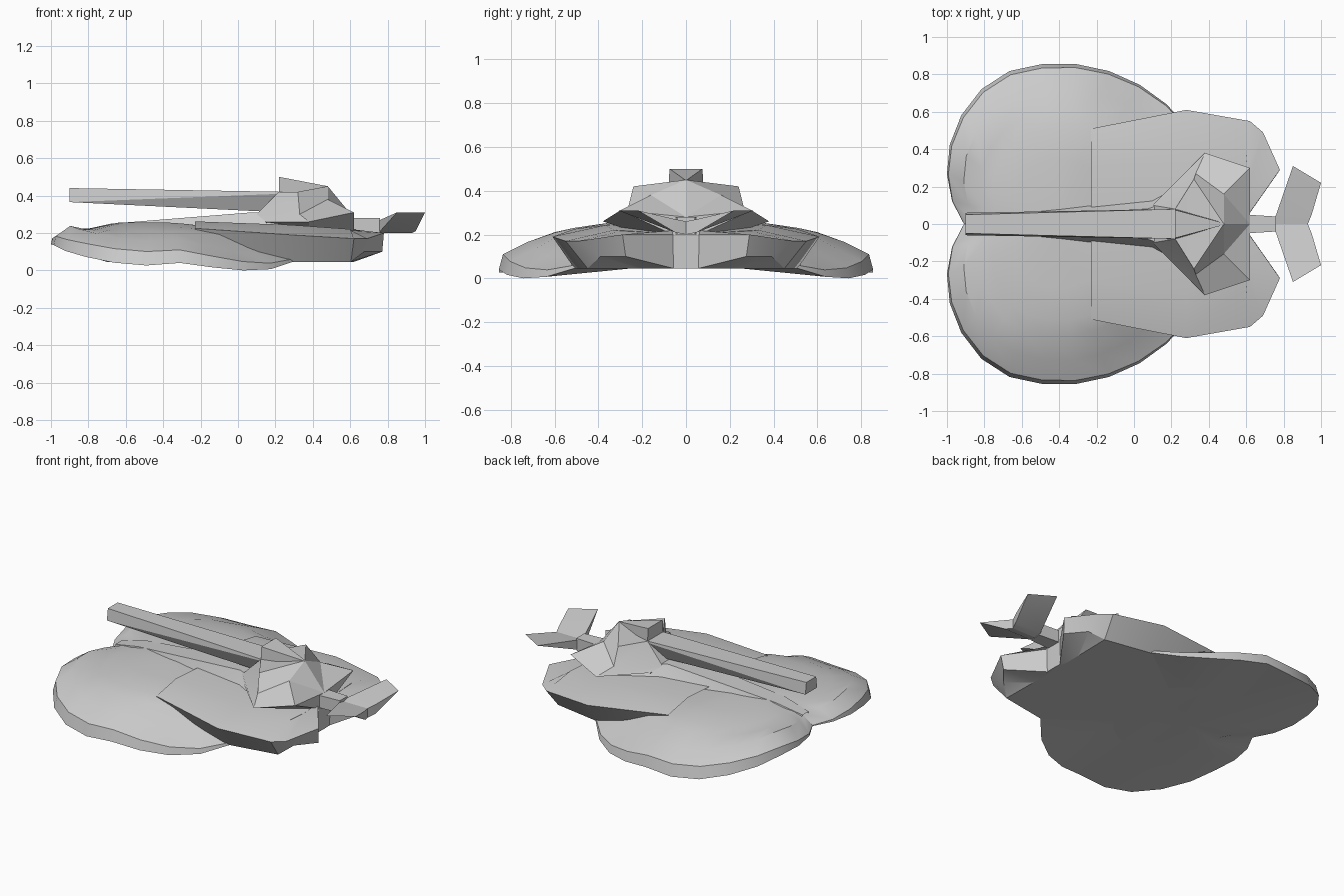
import bpy
from math import sin, cos, radians

cube = bpy.data.objects.get("Cube")
if cube:
    bpy.data.objects.remove(cube)

colour = (.6, .6, .6, 1)
grey = bpy.data.materials.new("hull grey")
grey.use_nodes = True
grey.diffuse_color = colour
grey.node_tree.nodes["Principled BSDF"].inputs["Base Color"].default_value = colour


def sheet(name, rows, closed=False, caps=False, mirror=True, angle=30):
    """Skin equal-length rows of points with quads, then mirror across y."""
    count = len(rows[0])
    verts = [point for row in rows for point in row]
    faces = []
    for start in range(0, len(verts) - count, count):
        for i in range(count if closed else count - 1):
            j = (i + 1) % count
            faces.append((start + i, start + j, start + count + j, start + count + i))
    if caps:
        faces.append(tuple(range(count)))
        faces.append(tuple(range(len(verts) - count, len(verts))))

    mesh = bpy.data.meshes.new(name)
    mesh.from_pydata(verts, [], faces)
    mesh.materials.append(grey)
    obj = bpy.data.objects.new(name, mesh)
    bpy.context.collection.objects.link(obj)
    bpy.ops.object.select_all(action="DESELECT")
    obj.select_set(True)
    bpy.context.view_layer.objects.active = obj
    if mirror:
        modifier = obj.modifiers.new("Mirror", "MIRROR")
        modifier.use_axis = (False, True, False)
        bpy.ops.object.modifier_apply(modifier=modifier.name)
    bpy.ops.object.mode_set(mode="EDIT")
    bpy.ops.mesh.select_all(action="SELECT")
    bpy.ops.mesh.remove_doubles(threshold=.001)
    bpy.ops.mesh.normals_make_consistent(inside=False)
    bpy.ops.object.mode_set(mode="OBJECT")
    bpy.ops.object.shade_smooth_by_angle(angle=radians(angle))


def beam(name, sections):
    """Symmetric beam along x; each section is x and its (half width, z) pairs."""
    rows = []
    for x, sides in sections:
        right = [(x, w, z) for w, z in sides]
        rows.append(right + [(x, -w, z) for w, z in reversed(sides)])
    sheet(name, rows, closed=True, caps=True, mirror=False, angle=15)


# Broad disc hull, blunt at the nose, with its edge lifting towards the front
def rim_radius(t):
    return .86 - .0014 * max(0, t - 110) ** 1.3


def rim_height(t):
    stern = max(0, min(.05, (50 - t) / 300))
    wave = max(0, .04 - abs(t - 84) / 500)
    nose = min(.14, .0026 * max(0, t - 92))
    return stern + wave + nose


def bevel(t):
    return .07 * max(0, sin(radians((174 - t) * 1.25)))


def sink(t):
    """Drop the deck where the flanks cover it."""
    return .05 * max(0, 1 - t / 80)


def ring(scale, height, inset=0):
    """Half ring of the hull outline, from stern round to nose."""
    points = []
    for t in range(0, 181, 12):
        r = scale * (rim_radius(t) - inset * bevel(t))
        points.append((r * cos(radians(t)) - .4, r * sin(radians(t)), height(t)))
    return points


sheet("disc_hull", [
    ring(0, lambda t: .045),
    ring(.5, lambda t: .045),
    ring(1, rim_height),
    ring(1, lambda t: rim_height(t) + bevel(t) + .005, inset=.3),
    ring(.85, lambda t: rim_height(t) + bevel(t) + .06),
    ring(.7, lambda t: .195 + t / 6000 - sink(t)),
    ring(.6, lambda t: .23 - sink(t)),
    ring(.4, lambda t: .255 - sink(t)),
    ring(0, lambda t: .24)])

# Rear flanks: raised shoulders with undercut walls, closed at the stern
shoulder = [(-.23, .51, .225), (.28, .61, .19), (.62, .55, .17),
            (.69, .49, .17), (.78, .29, .2), (.62, .06, .2), (.62, 0, .2)]
foot = [(x - .03 * y, y - .1 if y > .4 else y * .95, .1 if x > .65 else .045)
        for x, y, z in shoulder]
saddle = [(min(x, .6), y * .6, .262 - max(0, x) / 15) for x, y, z in shoulder]
belly = [(min(x, .6), y * .4, .045) for x, y, z in shoulder]
keel = [(x, 0, z) for x, y, z in belly]
ridge = [(x, 0, z - .02) for x, y, z in saddle]
sheet("rear_flanks", [keel, belly, foot, shoulder, saddle, ridge])

# Spine ridge widening and rising under the barrel
spine = [(-.86, .03, .21), (-.68, .05, .25), (.07, .08, .31), (.33, .17, .3)]
sheet("spine_ridge", [[(x, 0, z), (x, w, z), (x + .03, w * 1.6, z - .08)]
                      for x, w, z in spine])

# Long barrel with twisted flanks, and the wedge hood above its root
beam("barrel", [(-.9, [(.06, .365), (.06, .365), (.05, .44)]),
                (.24, [(.03, .31), (.08, .41), (.08, .42)])])
beam("roof_hood", [(.22, [(.08, .42), (.075, .5)]),
                   (.48, [(.005, .42), (.005, .45)])])

# Turret: angular roof, swept cheeks and a flared skirt
roof = [(.22, 0, .42), (.22, .08, .42), (.32, .24, .42), (.48, 0, .45), (.48, 0, .45)]
waist = [(.1, 0, .3), (.1, .1, .3), (.33, .27, .3), (.48, .16, .38), (.62, 0, .28)]
skirt = [(.1, 0, .28), (.15, .15, .26), (.38, .38, .26), (.62, .3, .31), (.62, 0, .28)]
base = [(.15, 0, .2), (.15, .1, .2), (.38, .2, .2), (.62, .06, .2), (.62, 0, .2)]
roof_line = [(x, 0, z) for x, y, z in roof]
sheet("turret", [roof_line, roof, waist, skirt, base], angle=15)

# Tail boom and shallow V fin; fin sections run from root to tip
beam("tail_boom", [(x, [(w, .2), (w, .28)]) for x, w in ((.6, .05), (.76, .04))])
fin = []
for front, rear, y, sweep, z, thick in [(.74, .93, 0, 0, .2, .06),
                                        (.76, .95, .05, 0, .21, .06),
                                        (.85, 1, .31, .09, .31, 0)]:
    lower = [(front, y, z), (rear, y - sweep, z)]
    fin.append(lower + [(x, v, h + thick) for x, v, h in reversed(lower)])
sheet("tail_fin", fin, closed=True, angle=20)
